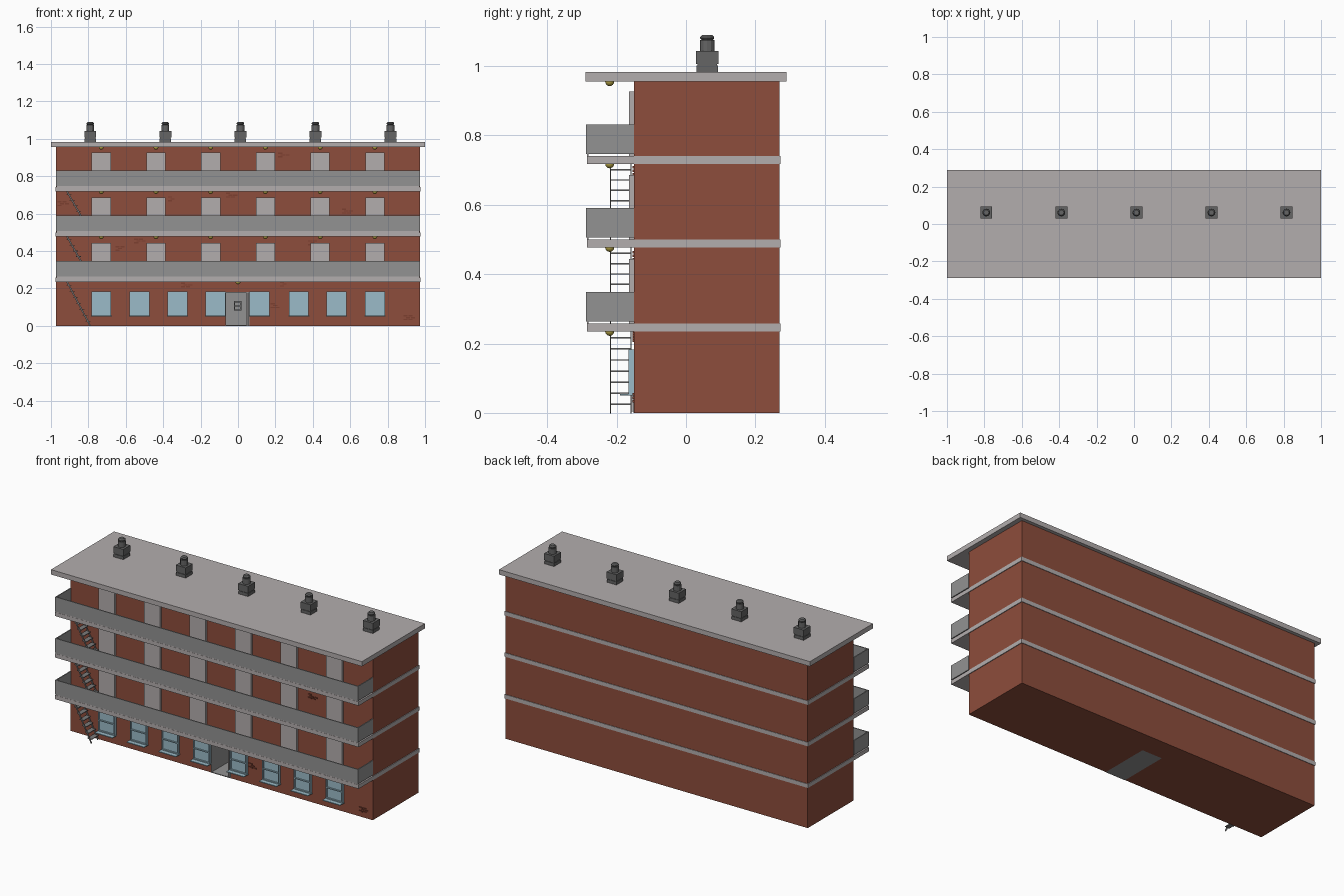
import bpy, bmesh, math, random
from mathutils import Matrix, Vector

if "Cube" in bpy.data.objects:
    bpy.data.objects.remove(bpy.data.objects["Cube"])

random.seed(4)
MATS = {}
PALETTE = {
    "brick": (0.27, 0.075, 0.045, 1), "dark_brick": (0.2, 0.05, 0.03, 1),
    "concrete": (0.45, 0.42, 0.42, 1), "rail": (0.29, 0.29, 0.29, 1),
    "glass": (0.33, 0.5, 0.58, 1), "chimney": (0.13, 0.13, 0.13, 1),
    "lamp": (0.45, 0.36, 0.06, 1), "iron": (0.2, 0.2, 0.2, 1),
}


def mat(name):
    if name not in MATS:
        MATS[name] = bpy.data.materials.new(name)
        MATS[name].diffuse_color = PALETTE[name]
    return MATS[name]


def add_box(bm, x0, x1, y0, y1, z0, z1):
    m = Matrix.Translation(((x0 + x1) / 2, (y0 + y1) / 2, (z0 + z1) / 2))
    bmesh.ops.create_cube(bm, size=1, matrix=m @ Matrix.Diagonal((x1 - x0, y1 - y0, z1 - z0, 1)))


def finish(bm, name, color=None):
    me = bpy.data.meshes.new(name)
    bm.to_mesh(me)
    bm.free()
    ob = bpy.data.objects.new(name, me)
    bpy.context.collection.objects.link(ob)
    if color:
        me.materials.append(mat(color))
    return ob


def boxes(name, items, color=None):
    bm = bmesh.new()
    for b in items:
        add_box(bm, *b)
    return finish(bm, name, color)


WALL = -0.15
SLABS = [0.235, 0.477, 0.718]
DOOR_X = [-0.731 + 0.2926 * i for i in range(6)]
WINDOW_X = [-0.731, -0.527, -0.323, -0.12, 0.115, 0.325, 0.527, 0.733]

# brick body with the entrance passage cut out
body = boxes("brick_walls", [(-0.972, 0.972, WALL, 0.27, 0, 0.957)], "brick")
cutter = boxes("entrance_cutter", [(-0.067, 0.061, -0.3, 0.14, -0.1, 0.18)])
cutter.hide_render = True
mod = body.modifiers.new("entrance", "BOOLEAN")
mod.object, mod.operation, mod.solver = cutter, "DIFFERENCE", "EXACT"
bpy.context.view_layer.objects.active = body
bpy.ops.object.modifier_apply(modifier="entrance")
bpy.data.objects.remove(cutter)

# grey lining, open door leaf and door panel of the entrance
boxes("entrance_lining", [
    (-0.067, 0.061, -0.152, 0.14, 0, 0.004), (-0.067, 0.061, -0.152, 0.14, 0.176, 0.18),
    (-0.067, -0.063, -0.152, 0.14, 0.004, 0.176), (0.057, 0.061, -0.152, 0.14, 0.004, 0.176),
    (-0.063, 0.057, 0.136, 0.14, 0.004, 0.176)], "rail")
boxes("entrance_frame", [(0.046, 0.053, -0.158, -0.145, 0.004, 0.176)], "concrete")
boxes("entrance_panel", [
    (-0.022, 0.018, 0.126, 0.136, z, z + 0.006) for z in (0.082, 0.104, 0.126)] + [
    (x, x + 0.006, 0.126, 0.136, 0.082, 0.132) for x in (-0.022, 0.012)], "iron")

# floor slabs and overhanging roof
for i, z in enumerate(SLABS):
    boxes(f"floor_slab_{i + 1}", [(-0.976, 0.976, -0.286, 0.273, z, z + 0.023)], "concrete")
boxes("roof_slab", [(-1, 1, -0.29, 0.29, 0.955, 0.983)], "concrete")

# balcony parapets on a narrow kerb
for i, z in enumerate(SLABS):
    a, b = z + 0.029, z + 0.113
    boxes(f"balcony_parapet_{i + 1}", [
        (-0.974, 0.974, -0.288, -0.282, a, b),
        (-0.974, -0.968, -0.282, WALL, a, b), (0.968, 0.974, -0.282, WALL, a, b)], "rail")
    boxes(f"balcony_kerb_{i + 1}", [
        (-0.971, 0.971, -0.285, -0.281, z + 0.022, a)], "concrete")

# ground floor windows: frame, two panes, sill
frames, panes, sills = [], [], []
for x in WINDOW_X:
    l, r, b, t, f = x - 0.053, x + 0.053, 0.055, 0.183, 0.006
    frames += [(l, l + f, -0.166, WALL, b, t), (r - f, r, -0.166, WALL, b, t),
               (l + f, r - f, -0.166, WALL, b, b + f), (l + f, r - f, -0.166, WALL, t - f, t),
               (l + f, r - f, -0.166, WALL, 0.116, 0.122)]
    panes += [(l + f, r - f, -0.159, WALL, b + f, 0.116), (l + f, r - f, -0.159, WALL, 0.122, t - f)]
    sills.append((l - 0.003, r + 0.003, -0.19, WALL, 0.05, 0.055))
boxes("window_frames", frames, "glass")
boxes("window_panes", panes, "glass")
boxes("window_sills", sills, "glass")

# balcony doors
boxes("balcony_doors", [(x - 0.051, x + 0.051, -0.165, WALL, z + 0.023, z + 0.209)
                        for z in SLABS for x in DOOR_X], "concrete")

# round ceiling lamps, half sunk into the slabs
bm = bmesh.new()
for x, z in [(0, SLABS[0])] + [(x, z) for z in (0.477, 0.718, 0.955) for x in DOOR_X]:
    bmesh.ops.create_uvsphere(bm, u_segments=16, v_segments=8, radius=0.013,
                              matrix=Matrix.Translation((x, -0.22, z)))
lamps = finish(bm, "ceiling_lamps", "lamp")
for p in lamps.data.polygons:
    p.use_smooth = True

# chimneys: plinth, block, round pot and domed cap
for i in range(5):
    x, y = -0.79 + 0.4013 * i, 0.061
    bm = bmesh.new()
    add_box(bm, x - 0.031, x + 0.031, y - 0.031, y + 0.031, 0.98, 1.001)
    add_box(bm, x - 0.028, x + 0.028, y - 0.028, y + 0.028, 1.001, 1.006)
    add_box(bm, x - 0.032, x + 0.032, y - 0.032, y + 0.032, 1.006, 1.043)
    for r1, r2, z0, z1 in [(0.021, 0.021, 1.043, 1.075), (0.016, 0.020, 1.075, 1.079),
                           (0.020, 0.020, 1.079, 1.084), (0.020, 0.014, 1.084, 1.09)]:
        bmesh.ops.create_cone(bm, cap_ends=True, segments=12, radius1=r1, radius2=r2, depth=z1 - z0,
                              matrix=Matrix.Translation((x, y, (z0 + z1) / 2)))
    finish(bm, f"chimney_{i + 1}", "chimney")

# outside stair flights: two sloping stringers with treads
for i, (z0, z1) in enumerate([(0, 0.237), (0.258, 0.479), (0.5, 0.72)]):
    a, b = Vector((-0.79, 0, z0)), Vector((-0.915, 0, z1))
    d = b - a
    bm = bmesh.new()
    rot = Matrix.Rotation(math.atan2(d.x, d.z), 4, "Y")
    for y in (-0.217, -0.158):
        bmesh.ops.create_cube(bm, size=1, matrix=Matrix.Translation((a + b) / 2 + Vector((0, y, 0)))
                              @ rot @ Matrix.Diagonal((0.008, 0.003, d.length, 1)))
    for k in range(7):
        p = a + d * (k + 0.7) / 7.4
        add_box(bm, p.x - 0.014, p.x + 0.014, -0.218, -0.157, p.z, p.z + 0.004)
    finish(bm, f"stair_flight_{i + 1}", "iron")

# scattered groups of raised bricks on the front
bricks = []
for x, z in [(0.24, 0.9), (-0.04, 0.685), (-0.35, 0.665), (0.58, 0.6), (-0.53, 0.44), (-0.63, 0.4),
             (0.4, 0.43), (0.2, 0.095), (0.91, 0.03), (-0.94, 0.64), (0.25, 0.21), (-0.28, 0.205)]:
    for row in range(3):
        for col in range(random.randint(1, 2)):
            bx = x - 0.025 + col * 0.026 + (row % 2) * 0.013
            bricks.append((bx, bx + 0.022, -0.154, WALL + 0.001, z + row * 0.01, z + row * 0.01 + 0.007))
boxes("raised_bricks", bricks, "dark_brick")

for m in bpy.data.materials:
    if m.users and not m.is_grease_pencil:
        m.use_nodes = True
        m.node_tree.nodes["Principled BSDF"].inputs["Base Color"].default_value = m.diffuse_color
